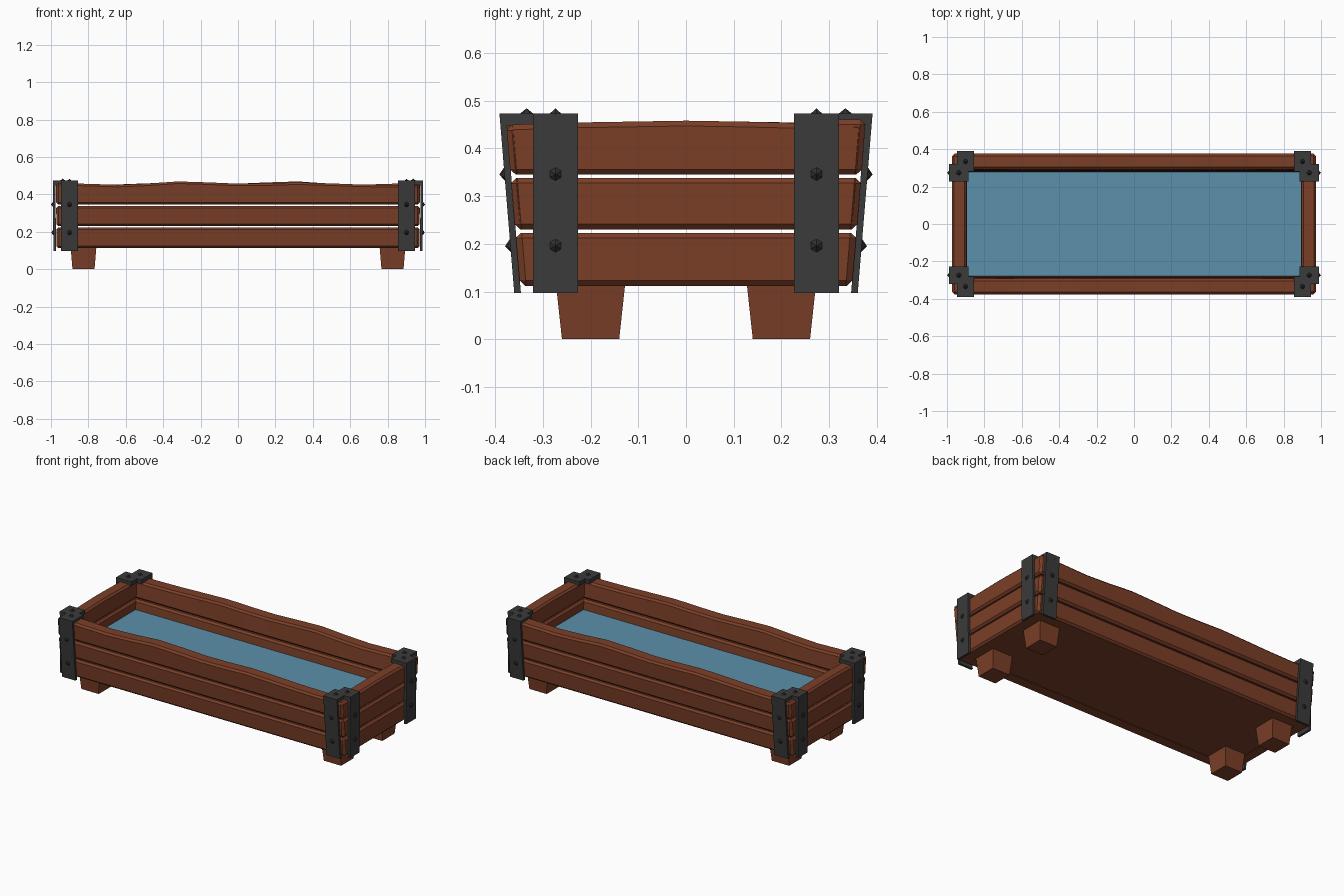
import bpy, bmesh, math
from mathutils import Vector, Matrix

if "Cube" in bpy.data.objects:
    bpy.data.objects.remove(bpy.data.objects["Cube"], do_unlink=True)


def material(name, rgb):
    m = bpy.data.materials.new(name)
    m.use_nodes = True
    m.diffuse_color = (*rgb, 1)
    bsdf = m.node_tree.nodes["Principled BSDF"]
    bsdf.inputs["Base Color"].default_value = (*rgb, 1)
    return m


WOOD = material("brown wood", (0.2, 0.05, 0.021))
IRON = material("dark iron", (0.043, 0.043, 0.043))
STUD = material("darker iron", (0.03, 0.03, 0.03))
WATER = material("blue water", (0.105, 0.28, 0.41))

BASE, LEAN = 0.112, 0.085   # wall foot height and outward lean of the long sides


def finish(name, bm, mat):
    bmesh.ops.recalc_face_normals(bm, faces=bm.faces)
    mesh = bpy.data.meshes.new(name)
    bm.to_mesh(mesh)
    bm.free()
    mesh.materials.append(mat)
    ob = bpy.data.objects.new(name, mesh)
    bpy.context.collection.objects.link(ob)
    return ob


def loft(bm, rings):
    """Skin equal-sized rings of points and cap both ends."""
    rows = [[bm.verts.new(p) for p in ring] for ring in rings]
    n = len(rows[0])
    for a, b in zip(rows, rows[1:]):
        for i in range(n):
            j = (i + 1) % n
            bm.faces.new((a[i], a[j], b[j], b[i]))
    bm.faces.new(rows[0][::-1])
    bm.faces.new(rows[-1])


def frustum(bm, lo, hi):
    """Block between two rectangles given as (x0, x1, y0, y1, z)."""
    loft(bm, [[(a, c, z), (b, c, z), (b, d, z), (a, d, z)]
              for a, b, c, d, z in (lo, hi)])


def plank(name, half, outer, thick, z0, tops, lean, flare, turn):
    """Chamfered board along x facing -y; tops gives its height along the way."""
    bm = bmesh.new()
    c = 0.011
    count = len(tops) - 1
    stations = [(-1 + 2 * i / count, t, 0) for i, t in enumerate(tops)]
    inner = [(s * (1 - c / half), t, 0) for s, t, _ in stations]
    ends = [(s, t, c) for s, t, _ in (stations[0], stations[-1])]
    rings = []
    for s, top, k in [ends[0], *inner, ends[1]]:
        u0, u1, lo, hi = outer - thick + k, outer - k, z0 + k, top - k
        b = c - k * 0.9
        shape = [(u1 - b, lo), (u1, lo + b), (u1, hi - b), (u1 - b, hi),
                 (u0 + b, hi), (u0, hi - b), (u0, lo + b), (u0 + b, lo)]
        ring = []
        for u, z in shape:
            rise = min(z, 0.438) - BASE     # worn tops keep straight sides
            ring.append(turn @ Vector((s * (half + flare * rise), -u - lean * rise, z)))
        rings.append(ring)
    loft(bm, rings)
    finish(name, bm, WOOD)


# Wall planks: opposite sides are half-turn copies, top boards have worn edges
LONG_WAVE = (0.461, 0.456, 0.451, 0.458, 0.469, 0.464, 0.457,
             0.459, 0.464, 0.459, 0.453, 0.450, 0.449)
END_WAVE = (0.450, 0.454, 0.456, 0.458, 0.456, 0.453, 0.455)
ROWS = {"lower": (0.112, 0.223), "middle": (0.230, 0.338), "upper": (0.345, None)}
for row, (z0, z1) in ROWS.items():
    for side, angle in (("front", 0), ("back", math.pi)):
        plank(f"{side}_{row}_plank", 0.968, 0.348, 0.083, z0,
              (z1, z1) if z1 else LONG_WAVE, LEAN, 0.012,
              Matrix.Rotation(angle, 3, "Z"))
    for side, angle in (("left", math.pi / 2), ("right", -math.pi / 2)):
        plank(f"{side}_{row}_plank", 0.346, 0.971, 0.078, z0,
              (z1, z1) if z1 else END_WAVE, 0.004, LEAN,
              Matrix.Rotation(angle, 3, "Z"))

# Floor and water
bm = bmesh.new()
frustum(bm, (-0.955, 0.955, -0.335, 0.335, 0.114), (-0.955, 0.955, -0.335, 0.335, 0.14))
finish("floor", bm, WOOD)
bm = bmesh.new()
bm.faces.new([bm.verts.new((x, y, 0.28)) for x, y in
              ((-0.91, -0.29), (0.91, -0.29), (0.91, 0.29), (-0.91, 0.29))])
finish("water", bm, WATER)


def bolt(bm, at, normal):
    """Pointed six-sided stud."""
    turn = Vector(normal).to_track_quat("Z", "Y").to_matrix().to_4x4()
    bmesh.ops.create_cone(bm, cap_ends=True, segments=6, radius1=0.015, radius2=0,
                          depth=0.012, matrix=Matrix.Translation(at) @ turn
                          @ Matrix.Translation((0, 0, 0.005)))


def bracket(name, x0, x1, out_low, out_high, cap_in, cap_bolt, axes):
    """Strap down the outside of a wall with a cap folded over its top, and bolts."""
    strap, bolts = bmesh.new(), bmesh.new()
    t, z0, z1 = 0.014, 0.097, 0.473
    frustum(strap, (x0, x1, -out_low, -out_low + t, z0),
            (x0, x1, -out_high, -out_high + t, z1))
    frustum(strap, (x0, x1, -out_high + 0.002, -cap_in, 0.448),
            (x0, x1, -out_high, -cap_in, z1))
    mid = (x0 + x1) / 2
    slope = (out_high - out_low) / (z1 - z0)
    for z in (0.196, 0.346):
        bolt(bolts, (mid, -out_low - slope * (z - z0), z), (0, -1, -slope))
    bolt(bolts, (mid, -cap_bolt, z1), (0, 0, 1))
    for part, bm, mat in (("bracket", strap, IRON), ("bolts", bolts, STUD)):
        for v in bm.verts:
            v.co = axes(v.co)
        finish(f"{name}_{part}", bm, mat)


# Feet and corner brackets, mirrored to the four corners
for fb, sy in (("front", -1), ("back", 1)):
    for lr, sx in (("left", 1), ("right", -1)):
        bm = bmesh.new()
        frustum(bm, (0.767, 0.885, 0.14, 0.26, 0), (0.757, 0.895, 0.127, 0.273, 0.12))
        for v in bm.verts:
            v.co.x *= sx
            v.co.y *= sy
        finish(f"{fb}_{lr}_foot", bm, WOOD)
        bracket(f"{fb}_{lr}_side", 0.855, 0.947, 0.36, 0.391, 0.28, 0.334,
                lambda p: Vector((p.x * sx, -p.y * sy, p.z)))
        bracket(f"{fb}_{lr}_end", 0.226, 0.321, 0.987, 0.99, 0.885, 0.937,
                lambda p: Vector((-p.y * sx, p.x * sy, p.z)))
